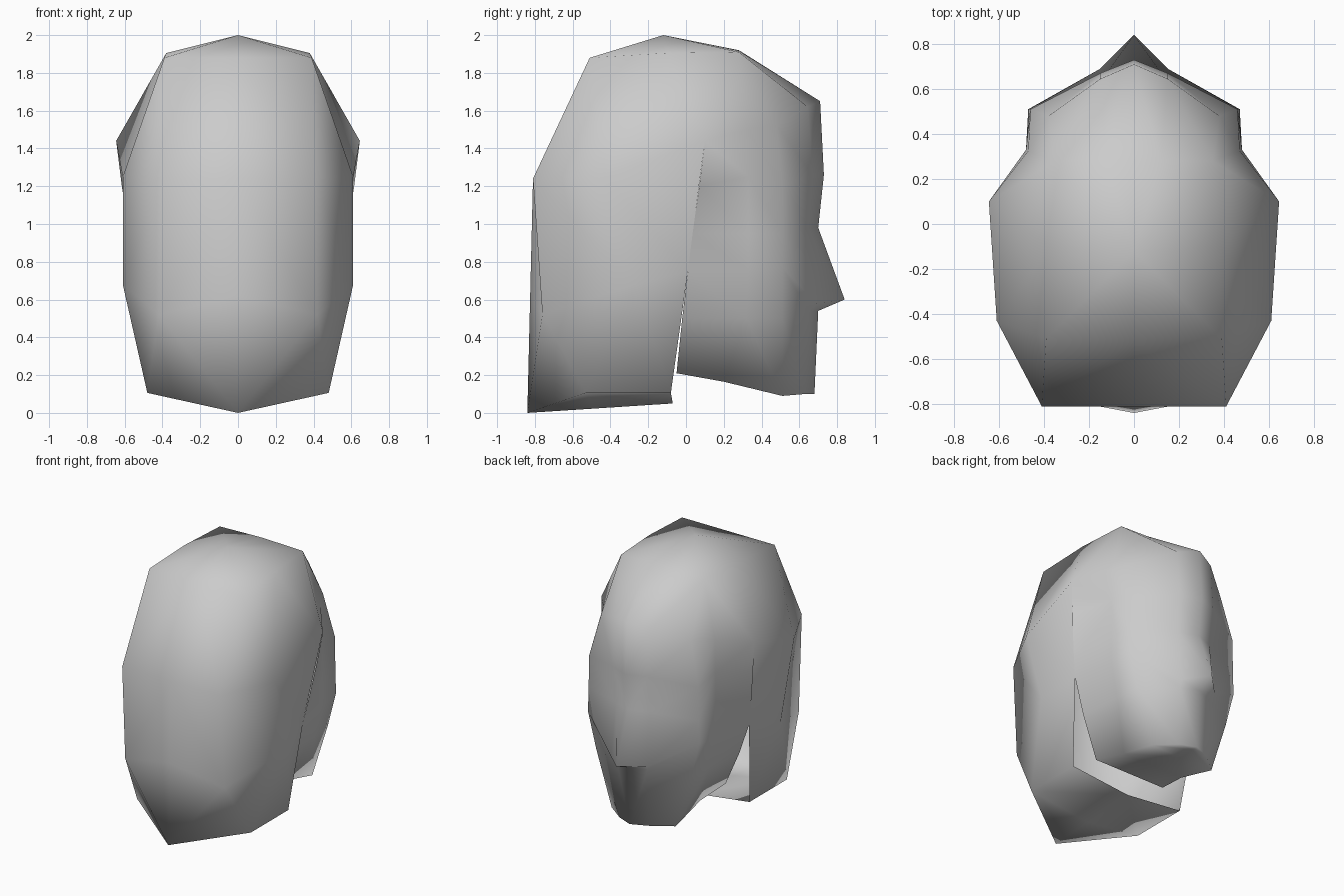
import bpy, bmesh
from mathutils import Vector

if "Cube" in bpy.data.objects:
    bpy.data.objects.remove(bpy.data.objects["Cube"])

grey = bpy.data.materials.new("plain_grey")
grey.diffuse_color = (0.6, 0.6, 0.6, 1)
grey.use_nodes = True
grey.node_tree.nodes["Principled BSDF"].inputs["Base Color"].default_value = grey.diffuse_color
CENTRE = Vector((0, 0, 1))


def loft(bm, rows):
    """Skin a grid of half-section rows and mirror it across x = 0."""
    for side in (1, -1):
        grid = [[bm.verts.new((side * x, y, z)) for x, y, z in r] for r in rows]
        for a, b in zip(grid, grid[1:]):
            for i in range(len(a) - 1):
                bm.faces.new((a[i], a[i + 1], b[i + 1], b[i]))


# shared corners
top = (0, -.12, 2)
temple = (.35, .28, 1.91)
ear = (.645, .1, 1.44)
rim = (.54, .01, .75)
tip = (0, -.84, 0)
hairline = [ear, (.47, .325, 1.5), (.38, .48, 1.52), (.15, .645, 1.62), (0, .71, 1.65)]
back_line = [(0, -.81, 1.24), (.41, -.81, 1.24), (.61, -.43, 1.25)]
jaw = [(.3, -.05, .21), (.26, .2, .165), (.27, .51, .09), (.12, .63, .1), (0, .68, .1)]

bm = bmesh.new()

# crown: from the top point down to the hairline
loft(bm, [
    [top] * 8,
    [(0, -.51, 1.88), (.39, -.51, 1.88), (.38, -.1, 1.905),
     temple, temple, temple, (.12, .28, 1.917), (0, .28, 1.92)],
    back_line + hairline,
])

# long hair behind the head
loft(bm, [
    back_line + [ear],
    [(0, -.825, .62), (.42, -.76, .52), (.61, -.27, .68), rim],
    [tip, tip, (.48, -.53, .106), (.48, -.08, .106)],
])

# underside of the hair
loft(bm, [
    [tip, (.48, -.53, .106), (.48, -.08, .106)],
    [tip, (0, -.5, .022), (0, -.07, .05)],
])

# face with brow, nose, cheeks, chin and underside
loft(bm, [
    hairline,
    [(.615, .07, 1.2), (.48, .33, 1.25), (.46, .51, 1.2), (.15, .67, 1.26), (0, .73, 1.26)],
    [(.575, .035, .95), (.48, .33, .95), (.465, .51, .95), (.14, .645, .98), (0, .7, .98)],
    [rim, (.48, .33, .75), (.47, .51, .77), (.15, .69, .58), (0, .84, .6)],
    [(.44, -.02, .5), (.42, .32, .5), (.4, .51, .5), (.13, .65, .54), (0, .7, .54)],
    jaw,
    [(0, y, z) for x, y, z in jaw],
])

bmesh.ops.remove_doubles(bm, verts=bm.verts, dist=0.001)
bmesh.ops.dissolve_degenerate(bm, edges=bm.edges, dist=0.0005)
bmesh.ops.recalc_face_normals(bm, faces=bm.faces)
# make the normals point away from the middle
if sum(f.calc_area() * f.normal.dot(f.calc_center_median() - CENTRE) for f in bm.faces) < 0:
    bmesh.ops.reverse_faces(bm, faces=bm.faces)
for f in bm.faces:
    f.smooth = True

me = bpy.data.meshes.new("head_with_hair")
bm.to_mesh(me)
bm.free()
me.materials.append(grey)
bpy.context.collection.objects.link(bpy.data.objects.new("head_with_hair", me))
